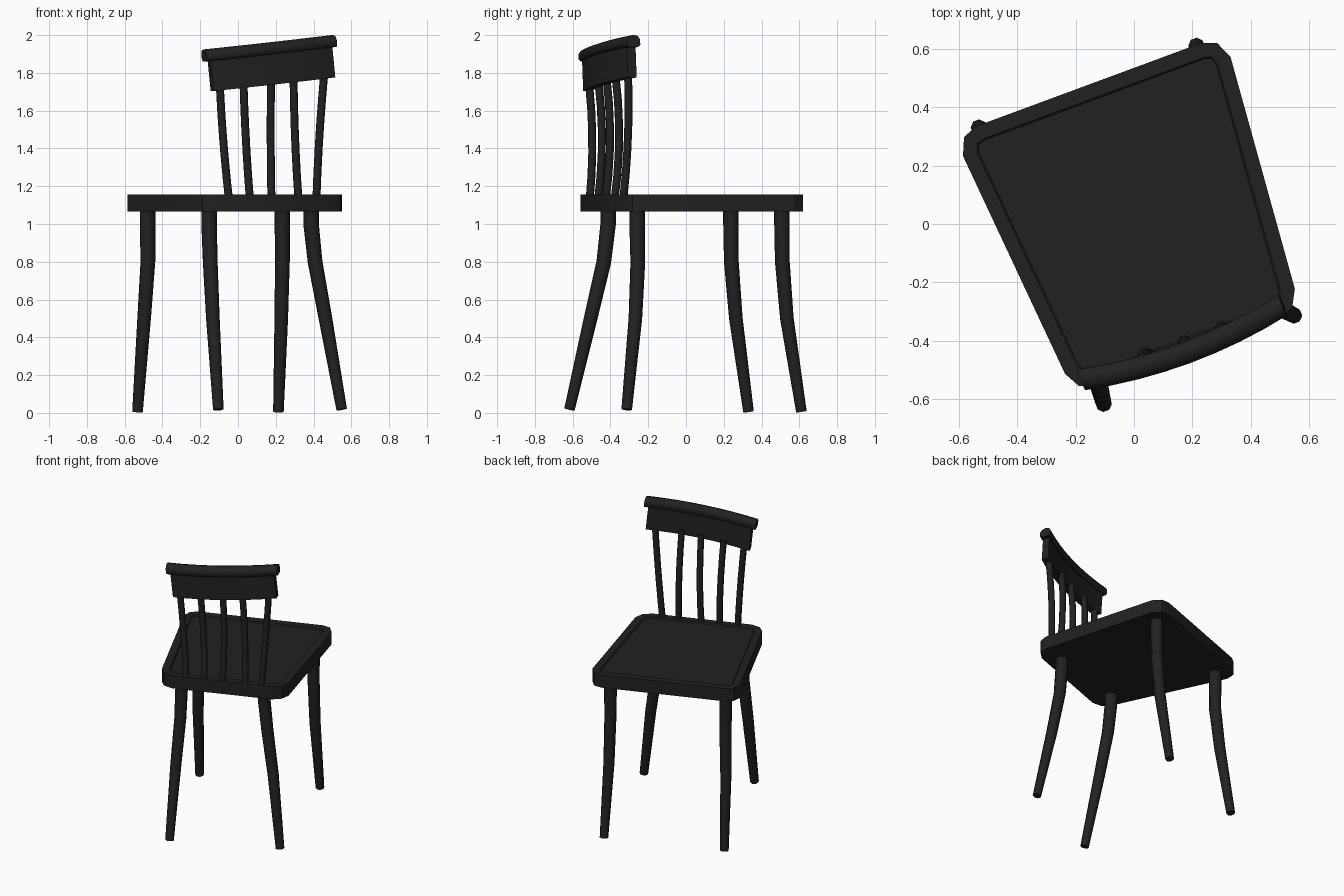
import bpy, bmesh, math
from mathutils import Vector, Matrix

if "Cube" in bpy.data.objects:
    bpy.data.objects.remove(bpy.data.objects["Cube"])

ANG = math.radians(20.3)                  # whole chair is turned about z
U = Vector((math.cos(ANG), math.sin(ANG), 0))    # chair width direction
V = Vector((-math.sin(ANG), math.cos(ANG), 0))   # towards the seat front

black = bpy.data.materials.new("black paint")
black.diffuse_color = (0.0155, 0.0155, 0.0155, 1)
black.use_nodes = True
black.node_tree.nodes["Principled BSDF"].inputs["Base Color"].default_value = black.diffuse_color


def finish(name, bm, angle):
    bmesh.ops.recalc_face_normals(bm, faces=bm.faces)
    me = bpy.data.meshes.new(name)
    bm.to_mesh(me)
    bm.free()
    me.materials.append(black)
    ob = bpy.data.objects.new(name, me)
    bpy.context.collection.objects.link(ob)
    bpy.ops.object.select_all(action='DESELECT')
    ob.select_set(True)
    bpy.context.view_layer.objects.active = ob
    bpy.ops.object.shade_smooth_by_angle(angle=math.radians(angle))
    return ob


def loft(bm, rings):
    """Skin a list of closed rings and cap both ends."""
    vr = [[bm.verts.new(p) for p in r] for r in rings]
    n = len(vr[0])
    for a, b in zip(vr, vr[1:]):
        for i in range(n):
            bm.faces.new((a[i], a[(i + 1) % n], b[(i + 1) % n], b[i]))
    bm.faces.new(vr[0])
    return bm.faces.new(vr[-1])


def tube(name, pts, radii, sides=8):
    pts = [Vector(p) for p in pts]
    rings = []
    for i, p in enumerate(pts):
        t = (pts[min(i + 1, len(pts) - 1)] - pts[max(i - 1, 0)]).normalized()
        a = V.cross(t).normalized()
        b = t.cross(a)
        rings.append([p + radii[i] * (a * math.cos(k) + b * math.sin(k))
                      for k in (2 * math.pi * (j + 0.5) / sides for j in range(sides))])
    bm = bmesh.new()
    loft(bm, rings)
    finish(name, bm, 50)


# Seat: tapered slab with clipped corners and a shallow sunk top
half = [(0.41, 0.502), (0.463, 0.482), (0.489, 0.422),
        (0.42, -0.40), (0.39, -0.455), (0.33, -0.482)]
outline = half + [(-x, y) for x, y in reversed(half)]
bm = bmesh.new()
top = loft(bm, [[U * (x + 0.02) + V * y + Vector((0, 0, z)) for x, y in outline]
                for z in (1.065, 1.155)])
bmesh.ops.recalc_face_normals(bm, faces=bm.faces)
bmesh.ops.inset_region(bm, faces=[top], thickness=0.05)
bmesh.ops.inset_region(bm, faces=[top], thickness=0.006, depth=-0.008)
finish("seat", bm, 25)

# Legs: straight near the seat, then sweeping outwards to the foot
legs = {
    "front_leg_left": [(-0.479, 0.238), (-0.477, 0.24), (-0.497, 0.264), (-0.532, 0.331)],
    "front_leg_right": [(0.235, 0.508), (0.235, 0.51), (0.229, 0.534), (0.214, 0.611)],
    "back_leg_left": [(-0.153, -0.412), (-0.147, -0.435), (-0.133, -0.505), (-0.104, -0.617)],
    "back_leg_right": [(0.387, -0.259), (0.408, -0.255), (0.463, -0.268), (0.549, -0.314)],
}
for name, (a, b, c, d) in legs.items():
    foot = 0.018 if name.startswith("back") else 0.006
    tube(name, [(*a, 1.10), (*a, 1.0), (*b, 0.8), (*c, 0.5), (*d, foot)],
         [0.041, 0.041, 0.039, 0.036, 0.028])

# Spindles: bottom, middle and top points, gently bowed forwards
spindles = [
    [(-0.048, -0.510), (-0.077, -0.496), (-0.096, -0.512)],
    [(0.063, -0.465), (0.042, -0.445), (0.029, -0.463)],
    [(0.177, -0.425), (0.173, -0.402), (0.175, -0.420)],
    [(0.320, -0.378), (0.302, -0.354), (0.294, -0.373)],
    [(0.415, -0.332), (0.431, -0.307), (0.457, -0.307)],
]
for i, (a, b, c) in enumerate(spindles):
    pts = []
    for k in range(6):
        t = k / 5
        wa, wb, wc = (2 * t - 1) * (t - 1), 4 * t * (1 - t), t * (2 * t - 1)
        pts.append((a[0] * wa + b[0] * wb + c[0] * wc,
                    a[1] * wa + b[1] * wb + c[1] * wc,
                    1.13 + t * (0.60 + 0.018 * i)))
    tube(f"spindle_{i + 1}", pts, [0.021] * 6)

# Back rail: curved board and rounded cap, tilted a little sideways
TILT = math.radians(6)


def rail(name, half_width, profile, angle):
    rings = []
    for k in range(9):
        s = k / 4 - 1
        sag = -0.038 * (1 - s * s)
        ring = []
        for v, w in profile:
            x = s * half_width
            ring.append(U * (0.034 + x * math.cos(TILT) - w * math.sin(TILT))
                        + V * (v + sag)
                        + Vector((0, 0, 1.74 + x * math.sin(TILT) + w * math.cos(TILT))))
        rings.append(ring)
    bm = bmesh.new()
    loft(bm, rings)
    finish(name, bm, angle)


rail("back_board", 0.345, [(-0.466, 0.0), (-0.418, 0.0), (-0.418, 0.17), (-0.466, 0.17)], 30)
rail("back_cap", 0.37, [(-0.465, 0.16), (-0.41, 0.16), (-0.40, 0.172), (-0.40, 0.20),
                        (-0.412, 0.218), (-0.435, 0.224), (-0.462, 0.216),
                        (-0.476, 0.198), (-0.476, 0.172)], 50)
